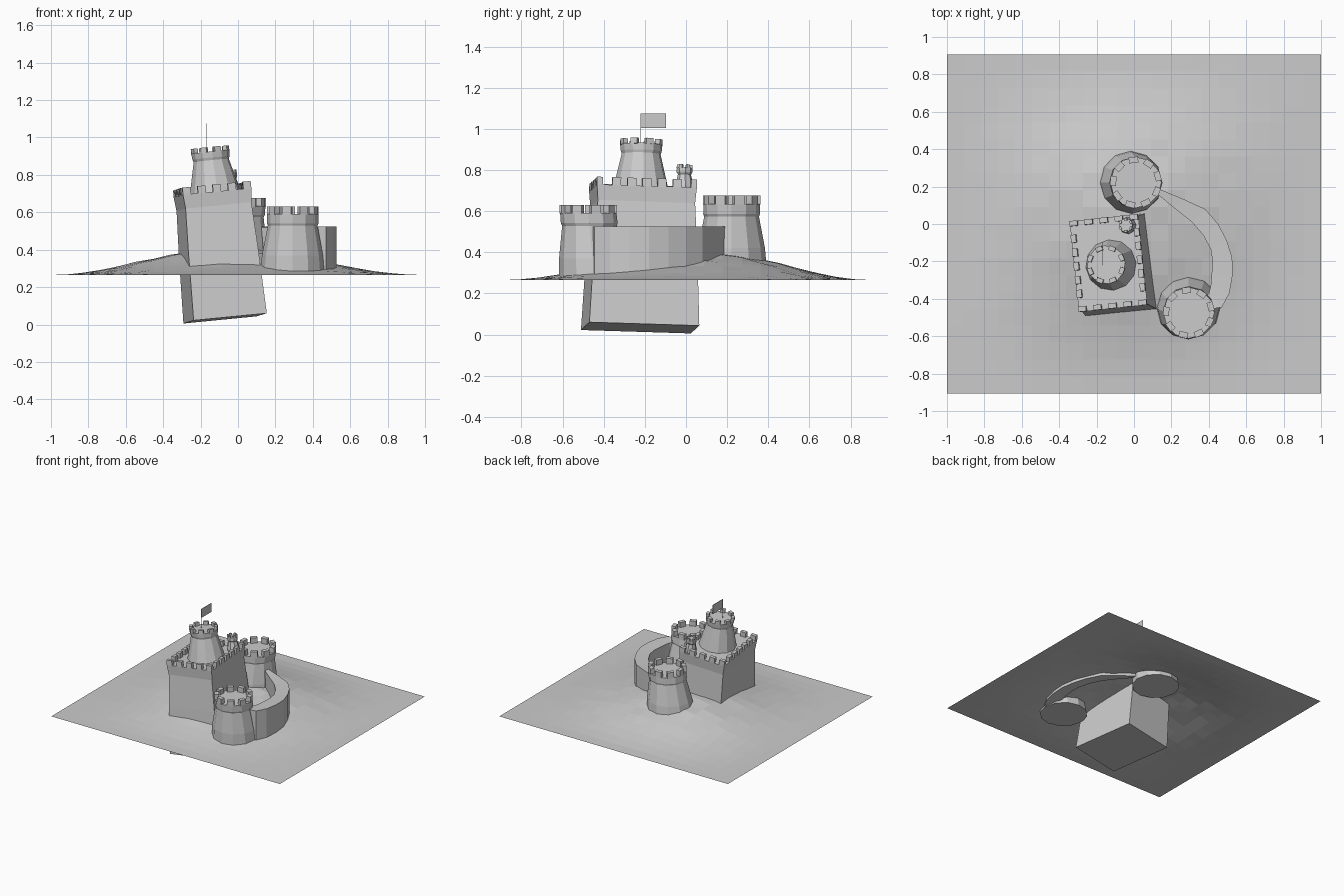
import bpy, bmesh, random
from math import pi, cos, sin, radians, atan2
from mathutils import Matrix, Vector

if "Cube" in bpy.data.objects:
    bpy.data.objects.remove(bpy.data.objects["Cube"])

random.seed(4)
I = Matrix.Identity(4)


def finish(bm, name, mat=I):
    bmesh.ops.recalc_face_normals(bm, faces=bm.faces)
    me = bpy.data.meshes.new(name)
    bm.to_mesh(me)
    bm.free()
    ob = bpy.data.objects.new(name, me)
    ob.matrix_world = mat
    bpy.context.collection.objects.link(ob)
    return ob


def block(bm, pos, size, angle=0):
    m = Matrix.Translation(pos) @ Matrix.Rotation(angle, 4, 'Z') @ Matrix.Diagonal((*size, 1))
    bmesh.ops.create_cube(bm, size=1, matrix=m)


def loft(bm, rings, closed=False):
    # Skin consecutive rings of points, then cap the ends
    vs = [[bm.verts.new(p) for p in ring] for ring in rings]
    n = len(vs[0])
    for a, b in zip(vs, vs[1:]):
        for i in range(n):
            j = (i + 1) % n
            bm.faces.new((a[i], a[j], b[j], b[i]))
    bm.faces.new(vs[0])
    bm.faces.new(vs[-1])


def tower(name, base, top, profile, sides, merlons, msize, mat=I):
    # profile: (height fraction, radius); the axis leans from base to top
    base, top = Vector(base), Vector(top)
    bm = bmesh.new()
    rings = []
    for t, r in profile:
        c = base.lerp(top, t)
        rings.append([c + Vector((r * cos(2 * pi * i / sides), r * sin(2 * pi * i / sides), 0))
                      for i in range(sides)])
    loft(bm, rings)
    w, d, h = msize
    r = profile[-1][1] - d * 0.5
    for k in range(merlons):
        a = 2 * pi * (k + 0.4) / merlons
        block(bm, top + Vector((r * cos(a), r * sin(a), h / 2 - 0.003)), (d, w, h), a)
    return finish(bm, name, mat)


# Ground: low hill, single sheet
HX, HY, EDGE = 1.0, 0.905, 0.265


def hill(x, y):
    u = x + 0.05 * (1 - x * x)
    v = (y - 0.08) / (HY - 0.08 if y > 0.08 else HY + 0.08)
    return EDGE + 0.14 * cos(pi * u / 2) ** 2 * cos(pi * v / 2) ** 2


bm = bmesh.new()
bmesh.ops.create_grid(bm, x_segments=22, y_segments=20, size=1)
for v in bm.verts:
    inside = abs(v.co.x) < 0.99 and abs(v.co.y) < 0.99
    v.co.y *= HY
    h = hill(v.co.x, v.co.y)
    v.co.z = h + (random.uniform(-0.05, 0.05) * (h - EDGE) if inside else 0)
finish(bm, "hill_ground")

# Keep: tilted tapering block with battlements, extending below the ground
K = (Matrix.Translation((-0.069, -0.223, 0.033)) @ Matrix.Rotation(radians(-5.7), 4, 'Y')
     @ Matrix.Rotation(radians(-1.2), 4, 'X') @ Matrix.Rotation(radians(6), 4, 'Z'))
TOP = 0.675
bm = bmesh.new()
loft(bm, [[(sx * w / 2, sy * d / 2, z) for sx, sy in ((-1, -1), (1, -1), (1, 1), (-1, 1))]
          for w, d, z in ((0.395, 0.537, 0), (0.375, 0.505, 0.36),
                          (0.355, 0.475, 0.6), (0.37, 0.488, TOP))])
X, Y, T, H = 0.185, 0.244, 0.028, 0.04
for s in (-1, 1):
    for k in range(5):
        block(bm, (-X + 0.022 + k * (2 * X - 0.044) / 4, s * (Y - T / 2), TOP + H / 2 - 0.002),
              (0.043, T, H))
    for k in range(1, 6):
        block(bm, (s * (X - T / 2), -Y + 0.022 + k * (2 * Y - 0.044) / 6, TOP + H / 2 - 0.002),
              (T, 0.043, H))
finish(bm, "keep", K)

# Tower and corner turret standing on the keep
tower("keep_tower", (0.012, -0.012, TOP - 0.01), (0.008, -0.014, 0.893),
      ((0, 0.138), (0.45, 0.114), (0.8, 0.095), (0.86, 0.1), (1, 0.103)),
      12, 8, (0.036, 0.024, 0.028), K)
tower("corner_turret", (0.125, 0.19, TOP - 0.12), (0.122, 0.188, 0.775),
      ((0, 0.048), (0.6, 0.045), (0.85, 0.032), (0.9, 0.038), (1, 0.038)),
      8, 6, (0.017, 0.012, 0.018), K)

# Outer towers
body = ((0, 0.172), (0.3, 0.163), (0.8, 0.133), (0.84, 0.138), (1, 0.137))
tower("back_tower", (-0.02, 0.22, 0.33), (0.01, 0.222, 0.635), body, 12, 9, (0.05, 0.032, 0.045))
tower("front_tower", (0.29, -0.445, 0.275), (0.293, -0.475, 0.592), body, 12, 9,
      (0.048, 0.032, 0.042))

# Curtain wall: curved thick wall joining the outer towers
outer = [(0.05, 0.235), (0.14, 0.185), (0.26, 0.135), (0.38, 0.08), (0.45, 0.0), (0.495, -0.085),
         (0.525, -0.18), (0.527, -0.275), (0.51, -0.37), (0.47, -0.445), (0.38, -0.46)]
inner = [(0.04, 0.19), (0.13, 0.155), (0.21, 0.09), (0.31, 0.01), (0.37, -0.06), (0.41, -0.135),
         (0.42, -0.2), (0.415, -0.27), (0.41, -0.33), (0.4, -0.37), (0.35, -0.42)]
bm = bmesh.new()
loft(bm, [[(*o, hill(*o) - 0.02), (*o, 0.525), (*i, 0.52), (*i, hill(*i) - 0.02)]
          for o, i in zip(outer, inner)])
finish(bm, "curtain_wall")

# Flagpole and flag
bm = bmesh.new()
block(bm, (-0.167, -0.22, 1.0), (0.004, 0.004, 0.15))
finish(bm, "flagpole")
bm = bmesh.new()
block(bm, (-0.167, -0.159, 1.04), (0.003, 0.124, 0.07))
finish(bm, "flag")
